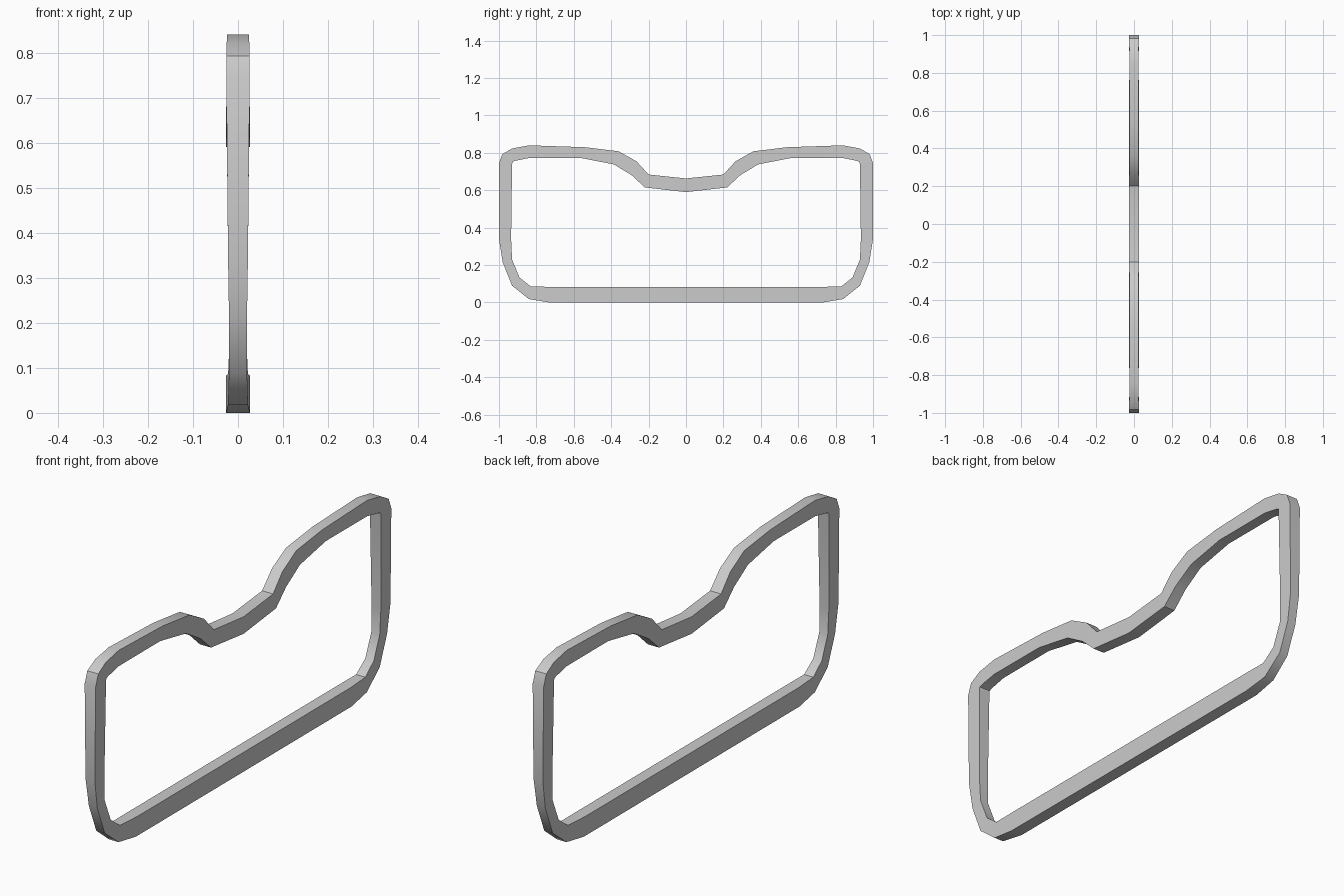
import bpy, bmesh, math

if "Cube" in bpy.data.objects:
    bpy.data.objects.remove(bpy.data.objects["Cube"])

# Half loop stations: outer (y, z), inner (y, z), half thickness in x
stations = [
    ((0.00, 0.000), (0.00, 0.083), 0.0265),
    ((0.73, 0.000), (0.72, 0.083), 0.0265),
    ((0.84, 0.018), (0.83, 0.086), 0.0220),
    ((0.93, 0.090), (0.89, 0.133), 0.0200),
    ((0.98, 0.215), (0.93, 0.230), 0.0200),
    ((1.00, 0.340), (0.935, 0.340), 0.0220),
    ((1.00, 0.745), (0.930, 0.735), 0.0260),
    ((0.982, 0.793), (0.928, 0.752), 0.0260),
    ((0.93, 0.823), (0.915, 0.757), 0.0250),
    ((0.84, 0.840), (0.84, 0.772), 0.0240),
    ((0.54, 0.830), (0.56, 0.772), 0.0235),
    ((0.36, 0.808), (0.385, 0.738), 0.0240),
    ((0.265, 0.755), (0.29, 0.680), 0.0250),
    ((0.20, 0.684), (0.22, 0.615), 0.0260),
    ((0.00, 0.663), (0.00, 0.590), 0.0265),
]

# Sweep a rectangular section around one half of the frame
bm = bmesh.new()
rings = []
for (oy, oz), (iy, iz), t in stations:
    rings.append([bm.verts.new(p) for p in
                  ((-t, oy, oz), (t, oy, oz), (t, iy, iz), (-t, iy, iz))])
for a, b in zip(rings, rings[1:]):
    for i in range(4):
        j = (i + 1) % 4
        bm.faces.new((a[i], a[j], b[j], b[i]))
bmesh.ops.recalc_face_normals(bm, faces=bm.faces)

# The open tube's orientation is checked on the underside of the bottom bar
bm.normal_update()
under = min(bm.faces, key=lambda f: f.calc_center_median().z)
if under.normal.z > 0:
    bmesh.ops.reverse_faces(bm, faces=bm.faces)

mesh = bpy.data.meshes.new("frame_loop")
bm.to_mesh(mesh)
bm.free()
frame = bpy.data.objects.new("frame_loop", mesh)
bpy.context.collection.objects.link(frame)

# Mirror the half across y = 0 to close the loop
mirror = frame.modifiers.new("Mirror", 'MIRROR')
mirror.use_axis = (False, True, False)
mirror.use_clip = True
mirror.merge_threshold = 0.001

bpy.context.view_layer.objects.active = frame
frame.select_set(True)
bpy.ops.object.modifier_apply(modifier="Mirror")
bpy.ops.object.shade_smooth_by_angle(angle=math.radians(35))
